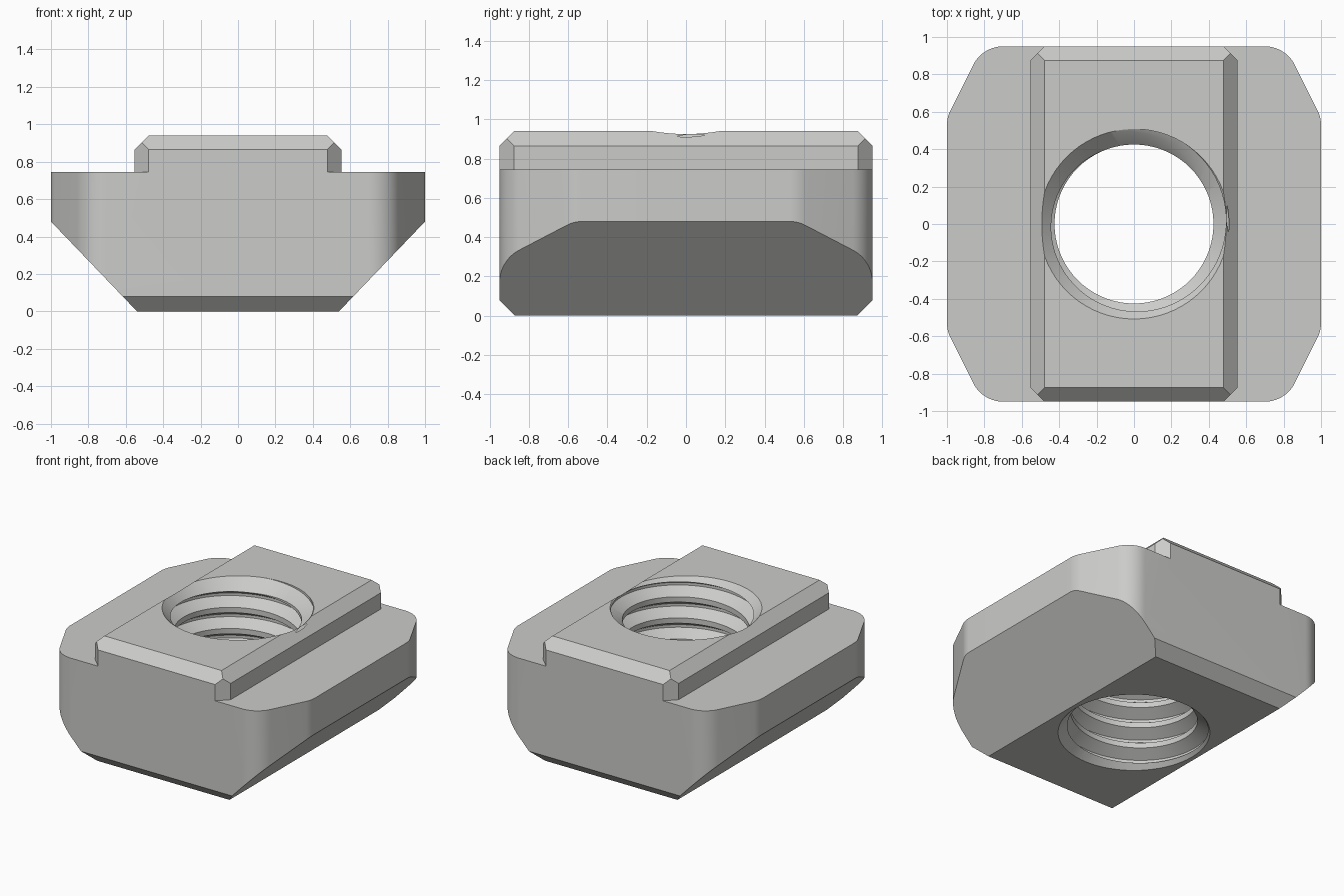
import bpy, bmesh, math
from mathutils import Vector

if "Cube" in bpy.data.objects:
    bpy.data.objects.remove(bpy.data.objects["Cube"])

steel = bpy.data.materials.new("light_grey_steel")
steel.diffuse_color = (0.6, 0.6, 0.585, 1)
steel.use_nodes = True
steel.node_tree.nodes["Principled BSDF"].inputs["Base Color"].default_value = steel.diffuse_color


def finish(name, bm):
    bmesh.ops.recalc_face_normals(bm, faces=bm.faces)
    me = bpy.data.meshes.new(name)
    bm.to_mesh(me)
    bm.free()
    me.materials.append(steel)
    ob = bpy.data.objects.new(name, me)
    bpy.context.collection.objects.link(ob)
    return ob


def prism(outline, z0, z1):
    bm = bmesh.new()
    f = bm.faces.new([bm.verts.new((x, y, z0)) for x, y in outline])
    new = bmesh.ops.extrude_face_region(bm, geom=[f])["geom"]
    bmesh.ops.translate(bm, vec=(0, 0, z1 - z0),
                        verts=[v for v in new if isinstance(v, bmesh.types.BMVert)])
    return bm


def trim(bm, point, normal):
    """Slice off everything on the normal's side and close the cut."""
    bmesh.ops.bisect_plane(bm, geom=bm.verts[:] + bm.edges[:] + bm.faces[:], dist=1e-5,
                           plane_co=point, plane_no=normal, clear_outer=True)
    bmesh.ops.holes_fill(bm, edges=bm.edges[:], sides=0)


def fillet(points, radius, seg=10):
    """Round every corner of a convex polygon."""
    out, n = [], len(points)
    for i in range(n):
        p = Vector(points[i])
        a = (Vector(points[i - 1]) - p).normalized()
        b = (Vector(points[(i + 1) % n]) - p).normalized()
        half = a.angle(b) / 2
        c = p + (a + b).normalized() * radius / math.sin(half)
        s = p + a * radius / math.tan(half) - c
        turn = math.pi - 2 * half
        for k in range(seg + 1):
            t = turn * k / seg
            out.append((c.x + s.x * math.cos(t) - s.y * math.sin(t),
                        c.y + s.x * math.sin(t) + s.y * math.cos(t)))
    return out


def boolean(ob, tool, op):
    m = ob.modifiers.new(op.lower(), 'BOOLEAN')
    m.object, m.operation, m.solver = tool, op, 'EXACT'
    bpy.context.view_layer.objects.active = ob
    bpy.ops.object.modifier_apply(modifier=m.name)
    bpy.data.objects.remove(tool)


# Body: rounded octagon with sloped flanks and chamfered lower ends
L, S, TOP = 0.95, 0.745, 0.94
corners = [(1, -0.57), (1, 0.57), (0.81, L), (-0.81, L),
           (-1, 0.57), (-1, -0.57), (-0.81, -L), (0.81, -L)]
bm = prism(fillet(corners, 0.18), 0, S)
for s in (-1, 1):
    trim(bm, (s, 0, 0.48), (s * 0.48, 0, -0.46))
    trim(bm, (0, s * L, 0.08), (0, s, -1))
nut = finish("slot_nut", bm)

# Raised guide rail with chamfered top and corners
W, C = 0.553, 0.075
bm = prism([(-W, -L), (W, -L), (W, L), (-W, L)], S, TOP)
for s in (-1, 1):
    trim(bm, (s * W, 0, TOP - C), (s, 0, 1))
    trim(bm, (0, s * L, TOP - C), (0, s, 1))
    for t in (-1, 1):
        trim(bm, (s * W, t * (L - C), 0), (s, t, 0))
boolean(nut, finish("guide_rail", bm), 'UNION')

# Threaded hole: helical cutter
R, r, P, N, TURNS = 0.508, 0.425, 0.156, 72, 10
profile = [(-0.375, r), (-0.0625, R), (0.0625, R), (0.375, r)]
bm = bmesh.new()
cols = []
for i in range(N + 1):
    a = 2 * math.pi * i / N
    col = []
    for j in range(4 * TURNS + 1):
        off, rad = profile[j % 4]
        z = 0.905 + P * (j // 4 - 8 + off + i / N)
        col.append(bm.verts.new((rad * math.cos(a), rad * math.sin(a), z)))
    cols.append(col)
for c0, c1 in zip(cols, cols[1:]):
    for j in range(4 * TURNS):
        bm.faces.new((c0[j], c1[j], c1[j + 1], c0[j + 1]))
bmesh.ops.remove_doubles(bm, verts=bm.verts[:], dist=1e-4)
rim = [e for e in bm.edges if e.is_boundary]
low, high = bm.verts.new((0, 0, -0.7)), bm.verts.new((0, 0, 1.6))
for e in rim:
    v, w = e.verts
    bm.faces.new((v, w, low if v.co.z + w.co.z < 1 else high))
boolean(nut, finish("thread_cutter", bm), 'DIFFERENCE')

# Countersinks at both mouths of the hole
for z, s in ((TOP, 1), (0, -1)):
    bm = bmesh.new()
    ends = (R + 0.1, R - 0.2) if s < 0 else (R - 0.2, R + 0.1)
    bmesh.ops.create_cone(bm, cap_ends=True, segments=N, radius1=ends[0],
                          radius2=ends[1], depth=0.3)
    bmesh.ops.translate(bm, vec=(0, 0, z - s * 0.05), verts=bm.verts[:])
    boolean(nut, finish("countersink_cutter", bm), 'DIFFERENCE')

bpy.ops.object.select_all(action='DESELECT')
nut.select_set(True)
bpy.context.view_layer.objects.active = nut
bpy.ops.object.shade_smooth_by_angle(angle=math.radians(20))
